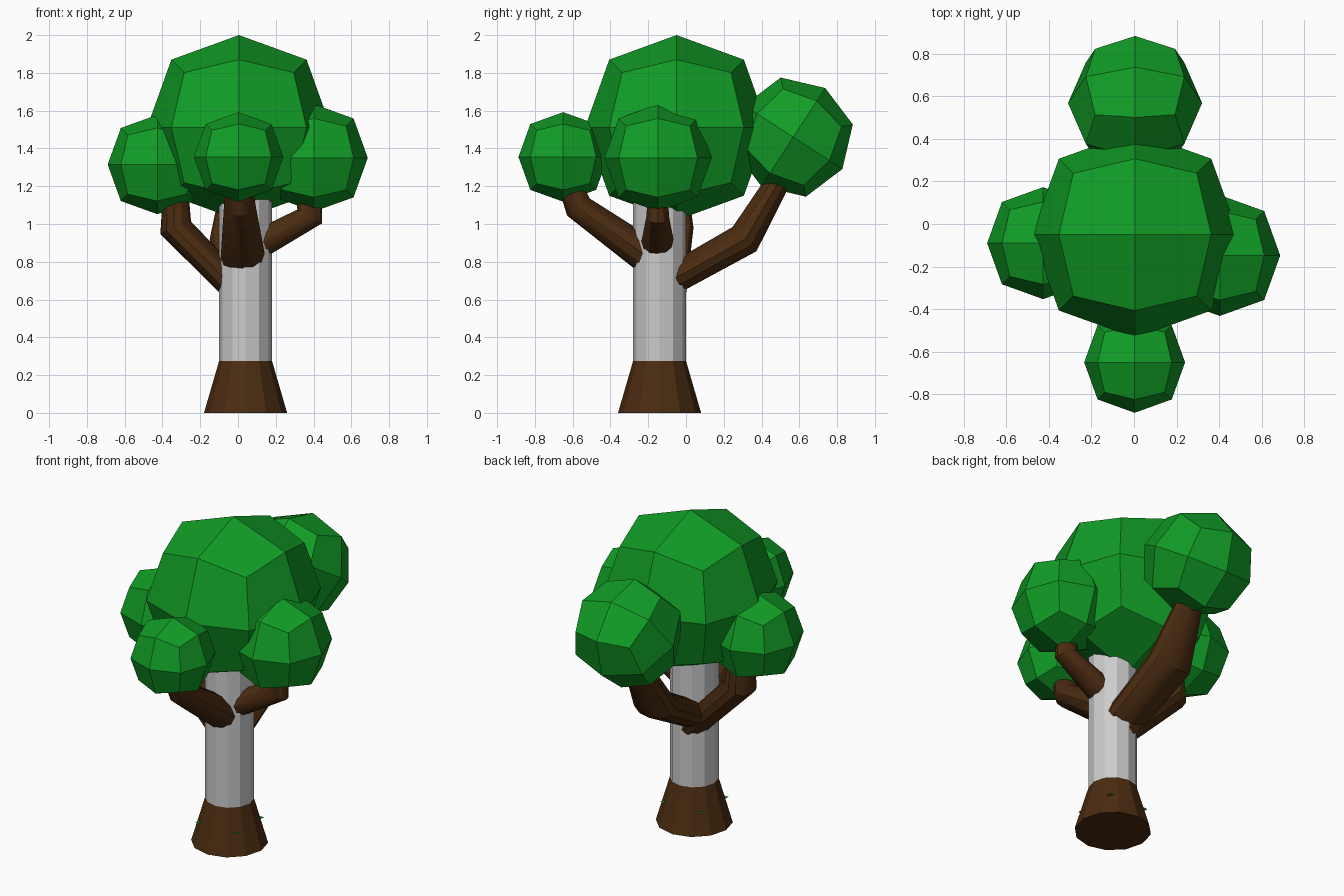
import bpy, bmesh
from math import radians, sin, cos, tau
from mathutils import Vector

if "Cube" in bpy.data.objects:
    bpy.data.objects.remove(bpy.data.objects["Cube"])


def material(name, rgb):
    m = bpy.data.materials.new(name)
    m.diffuse_color = (*rgb, 1)
    m.use_nodes = True
    m.node_tree.nodes["Principled BSDF"].inputs["Base Color"].default_value = m.diffuse_color
    return m


GREEN = material("leaf_green", (0.0056, 0.33, 0.019))
BROWN = material("bark_brown", (0.07, 0.025, 0.0055))
TRUNK = Vector((0.04, -0.14, 0))


def finish(bm, name, mat=None, loc=(0, 0, 0), rot_x=0):
    me = bpy.data.meshes.new(name)
    bmesh.ops.recalc_face_normals(bm, faces=bm.faces)
    bm.to_mesh(me)
    bm.free()
    ob = bpy.data.objects.new(name, me)
    ob.location = loc
    ob.rotation_euler.x = radians(rot_x)
    if mat:
        me.materials.append(mat)
    bpy.context.collection.objects.link(ob)
    return ob


def leaf_ball(name, loc, size, rot_x=0):
    """Cube split once per face and rounded to a 24-sided ball."""
    bm = bmesh.new()
    bmesh.ops.create_cube(bm, size=2)
    bmesh.ops.subdivide_edges(bm, edges=bm.edges[:], cuts=1, use_grid_fill=True)
    factor = {1: 1.0, 2: 0.735, 3: 0.595}
    for v in bm.verts:
        f = factor[sum(abs(c) > 0.5 for c in v.co)]
        v.co = Vector([c * f * s for c, s in zip(v.co, size)])
    finish(bm, name, GREEN, loc, rot_x)


def frustum(name, z0, z1, r0, r1, mat=None):
    bm = bmesh.new()
    bmesh.ops.create_cone(bm, cap_ends=True, segments=12, radius1=r0, radius2=r1, depth=z1 - z0)
    return finish(bm, name, mat, TRUNK + Vector((0, 0, (z0 + z1) / 2)))


def branch(name, points, sides=12):
    """Bent tube through (x, y, z, half thickness, half width) points."""
    pos = [Vector(p[:3]) for p in points]
    side = (pos[-1] - pos[0]).cross(Vector((0, 0, 1))).normalized()
    bm = bmesh.new()
    rings = []
    for i, (p, (_, _, _, thick, wide)) in enumerate(zip(pos, points)):
        along = Vector()
        if i > 0:
            along += (p - pos[i - 1]).normalized()
        if i < len(pos) - 1:
            along += (pos[i + 1] - p).normalized()
        up = side.cross(along).normalized()
        rings.append([bm.verts.new(p + side * wide * cos(tau * k / sides) + up * thick * sin(tau * k / sides))
                      for k in range(sides)])
    for a, b in zip(rings, rings[1:]):
        for k in range(sides):
            n = (k + 1) % sides
            bm.faces.new((a[k], a[n], b[n], b[k]))
    bm.faces.new(rings[0])
    bm.faces.new(rings[-1])
    ob = finish(bm, name, BROWN)
    # round bark with a crisp bend
    bpy.ops.object.select_all(action='DESELECT')
    ob.select_set(True)
    bpy.context.view_layer.objects.active = ob
    bpy.ops.object.shade_smooth_by_angle(angle=radians(32))


# trunk and flared foot
frustum("trunk_foot", 0, 0.275, 0.22, 0.14, BROWN)
frustum("trunk", 0.275, 1.3, 0.14, 0.14)

# grass sheet whose corners poke through the foot
bm = bmesh.new()
bmesh.ops.create_grid(bm, x_segments=1, y_segments=1, size=0.14)
finish(bm, "grass_sheet", GREEN, TRUNK + Vector((0, 0, 0.135)))

# crown
leaf_ball("crown_main", (0.005, -0.05, 1.51), (0.487, 0.485, 0.49))
leaf_ball("crown_front", (0.003, -0.65, 1.355), (0.237,) * 3)
leaf_ball("crown_right", (0.403, -0.148, 1.35), (0.284,) * 3)
leaf_ball("crown_left", (-0.427, -0.09, 1.315), (0.263,) * 3)
leaf_ball("crown_back", (0.005, 0.568, 1.46), (0.315, 0.31, 0.31), -33)

# branches
branch("branch_front", [(0.03, -0.12, 0.77, 0.1, 0.125), (0.01, -0.57, 1.09, 0.075, 0.085),
                        (0, -0.63, 1.25, 0.06, 0.07)])
branch("branch_back", [(0.02, -0.12, 0.68, 0.08, 0.125), (-0.005, 0.31, 0.92, 0.09, 0.145),
                       (0, 0.52, 1.28, 0.06, 0.075)])
branch("branch_left", [(0.02, -0.1, 0.625, 0.075, 0.1), (-0.33, -0.07, 0.98, 0.088, 0.11),
                       (-0.33, -0.07, 1.2, 0.066, 0.08)])
branch("branch_right", [(0.05, -0.15, 0.86, 0.08, 0.095), (0.38, -0.15, 1.04, 0.075, 0.06),
                        (0.37, -0.148, 1.2, 0.07, 0.05)])
